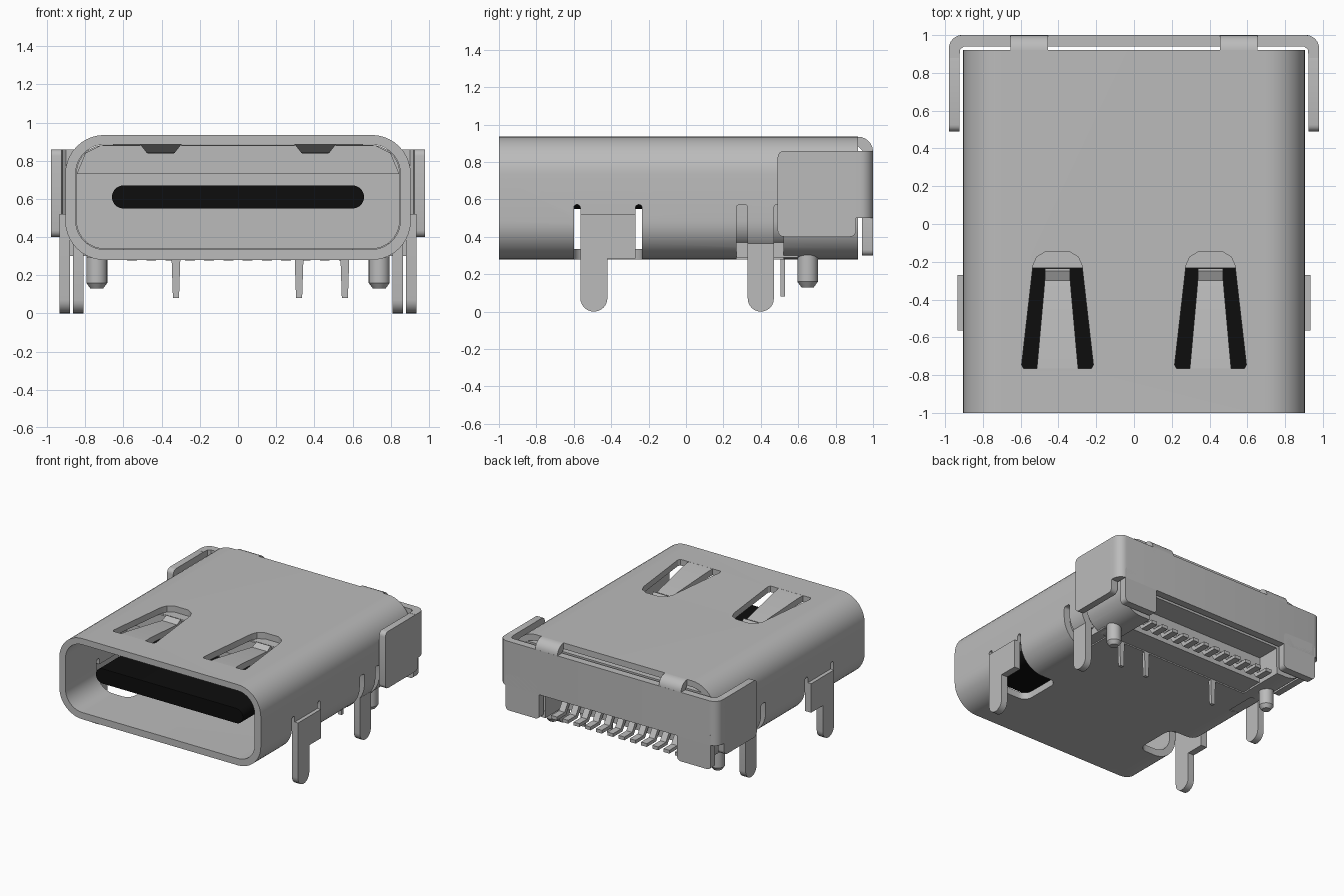
import bpy, bmesh, math
from mathutils import Vector

if "Cube" in bpy.data.objects:
    bpy.data.objects.remove(bpy.data.objects["Cube"])


def material(name, rgb, rough):
    m = bpy.data.materials.new(name)
    m.use_nodes = True
    m.diffuse_color = (*rgb, 1)
    bsdf = next(n for n in m.node_tree.nodes if n.type == 'BSDF_PRINCIPLED')
    bsdf.inputs["Base Color"].default_value = (*rgb, 1)
    bsdf.inputs["Roughness"].default_value = rough
    return m


GREY = material("light grey", (0.5, 0.5, 0.5), 0.5)
BLACK = material("black", (0.004, 0.004, 0.004), 0.6)


def place(axis, p, t):
    """2D point p at depth t along the axis."""
    return {'x': (t, p[0], p[1]), 'y': (p[0], t, p[1]), 'z': (p[0], p[1], t)}[axis]


def prism(name, pts, axis, a, b, mat=GREY, smooth=True):
    """Extrude a closed 2D outline along an axis from a to b."""
    bm = bmesh.new()
    lo = [bm.verts.new(place(axis, p, a)) for p in pts]
    hi = [bm.verts.new(place(axis, p, b)) for p in pts]
    bm.faces.new(lo)
    bm.faces.new(hi)
    for i in range(len(pts)):
        j = (i + 1) % len(pts)
        bm.faces.new((lo[i], lo[j], hi[j], hi[i]))
    bmesh.ops.recalc_face_normals(bm, faces=bm.faces)
    me = bpy.data.meshes.new(name)
    bm.to_mesh(me)
    bm.free()
    me.materials.append(mat)
    ob = bpy.data.objects.new(name, me)
    bpy.context.collection.objects.link(ob)
    if smooth:
        shade(ob)
    return ob


def shade(ob):
    bpy.ops.object.select_all(action='DESELECT')
    ob.select_set(True)
    bpy.context.view_layer.objects.active = ob
    bpy.ops.object.shade_smooth_by_angle(angle=math.radians(30))


def rounded(x0, x1, y0, y1, r, n=10):
    """Rounded rectangle outline."""
    pts = []
    for cx, cy, s in ((x1 - r, y1 - r, 0), (x0 + r, y1 - r, 90),
                      (x0 + r, y0 + r, 180), (x1 - r, y0 + r, 270)):
        for k in range(n + 1):
            t = math.radians(s + 90 * k / n)
            pts.append((cx + r * math.cos(t), cy + r * math.sin(t)))
    return pts


def box(name, x0, x1, y0, y1, z0, z1):
    return prism(name, [(x0, y0), (x1, y0), (x1, y1), (x0, y1)], 'z', z0, z1, smooth=False)


def cut(ob, cutters):
    for c in cutters:
        mod = ob.modifiers.new("cut", 'BOOLEAN')
        mod.operation, mod.solver, mod.object = 'DIFFERENCE', 'EXACT', c
        bpy.context.view_layer.objects.active = ob
        bpy.ops.object.modifier_apply(modifier=mod.name)
        bpy.data.objects.remove(c)


def flip(pts, s, cx=0):
    return [(cx + s * x, y) for x, y in pts]


def span(s, a, b):
    return min(s * a, s * b), max(s * a, s * b)


# Shell: rounded tube with windows for springs and legs
shell = prism("shell", rounded(-0.905, 0.905, 0.28, 0.935, 0.205), 'y', -1, 0.92, smooth=False)
inner = rounded(-0.85, 0.85, 0.335, 0.885, 0.15)
cutters = [prism("bore_cutter", inner, 'y', -1.2, 1.2),
           box("rear_floor_cutter", -0.62, 0.62, 0.53, 1.1, 0.2, 0.36)]
window = [(-0.18, -0.765), (-0.19, -0.745), (-0.13, -0.22), (-0.11, -0.175), (-0.06, -0.145)]
window = window + [(-x, y) for x, y in reversed(window)]
for s in (-1, 1):
    cutters.append(prism("spring_cutter", flip(window, 1, 0.405 * s), 'z', 0.8, 1.1))
    x0, x1 = span(s, 0.55, 1.2)
    cutters.append(prism("leg_window_cutter", rounded(x0, x1, -0.6, -0.235, 0.07, 5), 'z', 0.2, 0.52))
    sx0, sx1 = span(s, 0.78, 1.2)
    for y0, y1 in ((-0.6, -0.565), (-0.27, -0.235), (0.27, 0.33), (0.47, 0.52)):
        cutters.append(prism("slot_cutter", rounded(y0, y1, 0.24, 0.572, 0.016, 4), 'x', sx0, sx1))
    cutters.append(box("rear_leg_cutter", *span(s, 0.7, 1.2), 0.27, 0.52, 0.2, 0.345))
cut(shell, cutters)
shade(shell)

# Springs bent down from the top wall
side = [(-0.775, 0.935), (-0.7, 0.93), (-0.36, 0.885), (-0.3, 0.875), (-0.25, 0.9),
        (-0.235, 0.875), (-0.29, 0.838), (-0.36, 0.84), (-0.7, 0.88), (-0.775, 0.885)]
for s, label in ((-1, "right"), (1, "left")):
    spring = prism(label + "_spring", side, 'x', -1, 1)
    for v in spring.data.vertices:
        t = min(1, max(0, (v.co.y + 0.775) / 0.5))
        v.co.x = 0.405 * s + v.co.x * (0.11 - 0.045 * t)

# Inner housing and the black tongue
prism("housing", rounded(-0.847, 0.847, 0.338, 0.882, 0.148), 'y', -0.215, 0.72)
prism("housing_upper_lip", [(-0.845, 0.73), (0.845, 0.73), (0.8, 0.84), (0.72, 0.88),
                            (-0.72, 0.88), (-0.8, 0.84)], 'y', -0.232, -0.2, smooth=False)
box("housing_floor", -0.615, 0.615, 0.5, 0.72, 0.29, 0.4)
box("housing_rear", -0.8, 0.8, 0.7, 0.915, 0.5, 0.86)
for s, label in ((-1, "right"), (1, "left")):
    box(label + "_housing_corner", *span(s, 0.62, 0.8), 0.7, 0.915, 0.32, 0.55)
    box(label + "_housing_foot", *span(s, 0.6, 0.79), 0.27, 0.6, 0.29, 0.4)
prism("tongue", rounded(-0.66, 0.66, 0.55, 0.67, 0.059, 8), 'y', -0.88, -0.2, BLACK)

# Rear bracket: back plate with rounded corners, wings and feet
outer = [(0.98 - 0.07 + 0.07 * math.cos(t), 0.93 + 0.07 * math.sin(t))
         for t in [math.radians(a) for a in range(0, 91, 15)]]
half = [(0.98, 0.88)] + outer
back = [(0.925, 0.88), (0.92, 0.925), (0.9, 0.94)]
plate = half + [(-x, y) for x, y in reversed(half)] + \
    [(-x, y) for x, y in back] + list(reversed(back))
prism("back_plate", plate, 'z', 0.5, 0.86)
arc = [math.radians(a) for a in range(90, -1, -15)]
tab = [(0.9, 0.935)] + [(0.92 + 0.08 * math.cos(t), 0.855 + 0.08 * math.sin(t)) for t in arc] + \
    [(1.0, 0.8), (0.945, 0.8), (0.945, 0.86), (0.92, 0.885), (0.9, 0.885)]
for s, label in ((-1, "right"), (1, "left")):
    prism(label + "_bracket_wing", rounded(0.49, 0.91, 0.4, 0.86, 0.035, 4), 'x', *span(s, 0.925, 0.98))
    prism(label + "_bracket_foot", rounded(*span(s, 0.62, 0.92), 0.3, 0.6, 0.03, 4), 'y', 0.94, 1.0)
    prism(label + "_bracket_tab", tab, 'x', *span(s, 0.455, 0.655))


# Mounting legs with round tips
def round_tip(y0, y1):
    r = (y1 - y0) / 2
    return [(y0 + r - r * math.cos(math.radians(a)), r - r * math.sin(math.radians(a)))
            for a in range(0, 181, 15)]


for s, label in ((-1, "right"), (1, "left")):
    prism(label + "_front_leg", [(-0.565, 0.52)] + round_tip(-0.565, -0.42) +
          [(-0.42, 0.285), (-0.27, 0.285), (-0.27, 0.52)], 'x', *span(s, 0.88, 0.935))
    prism(label + "_rear_leg", [(0.33, 0.37)] + round_tip(0.33, 0.47) + [(0.47, 0.37)],
          'x', *span(s, 0.81, 0.865))

    # Locating peg with a chamfered tip
    ring = [(0.74 * s + 0.055 * math.cos(k * math.pi / 12), 0.65 + 0.055 * math.sin(k * math.pi / 12))
            for k in range(24)]
    peg = prism(label + "_peg", ring, 'z', 0.16, 0.36)
    bm = bmesh.new()
    bm.from_mesh(peg.data)
    tip = min(bm.faces, key=lambda f: f.calc_center_median().z)
    new = bmesh.ops.extrude_face_region(bm, geom=[tip])["geom"]
    centre = Vector((0.74 * s, 0.65, 0.13))
    for v in [g for g in new if isinstance(g, bmesh.types.BMVert)]:
        v.co = centre + Vector(((v.co.x - centre.x) * 0.6, (v.co.y - 0.65) * 0.6, 0))
    bmesh.ops.delete(bm, geom=[tip], context='FACES_ONLY')
    bmesh.ops.recalc_face_normals(bm, faces=bm.faces)
    bm.to_mesh(peg.data)
    bm.free()
    shade(peg)

# Thin ground pins below the floor
for i, x in enumerate((-0.325, 0.32, 0.56)):
    prism(f"ground_pin_{i + 1}", [(x - 0.024, 0.32), (x - 0.016, 0.08), (x + 0.016, 0.08),
                                  (x + 0.024, 0.32)], 'y', 0.505, 0.53, smooth=False)

# Row of contact feet at the rear
foot = [(0.68, 0.4), (0.74, 0.4), (0.8, 0.305), (0.9, 0.305), (0.9, 0.278), (0.78, 0.278), (0.72, 0.37), (0.68, 0.37)]
for i in range(12):
    x = (i - 5.5) * 0.101
    prism(f"contact_{i + 1}", foot, 'x', x - 0.026, x + 0.026, smooth=False)
